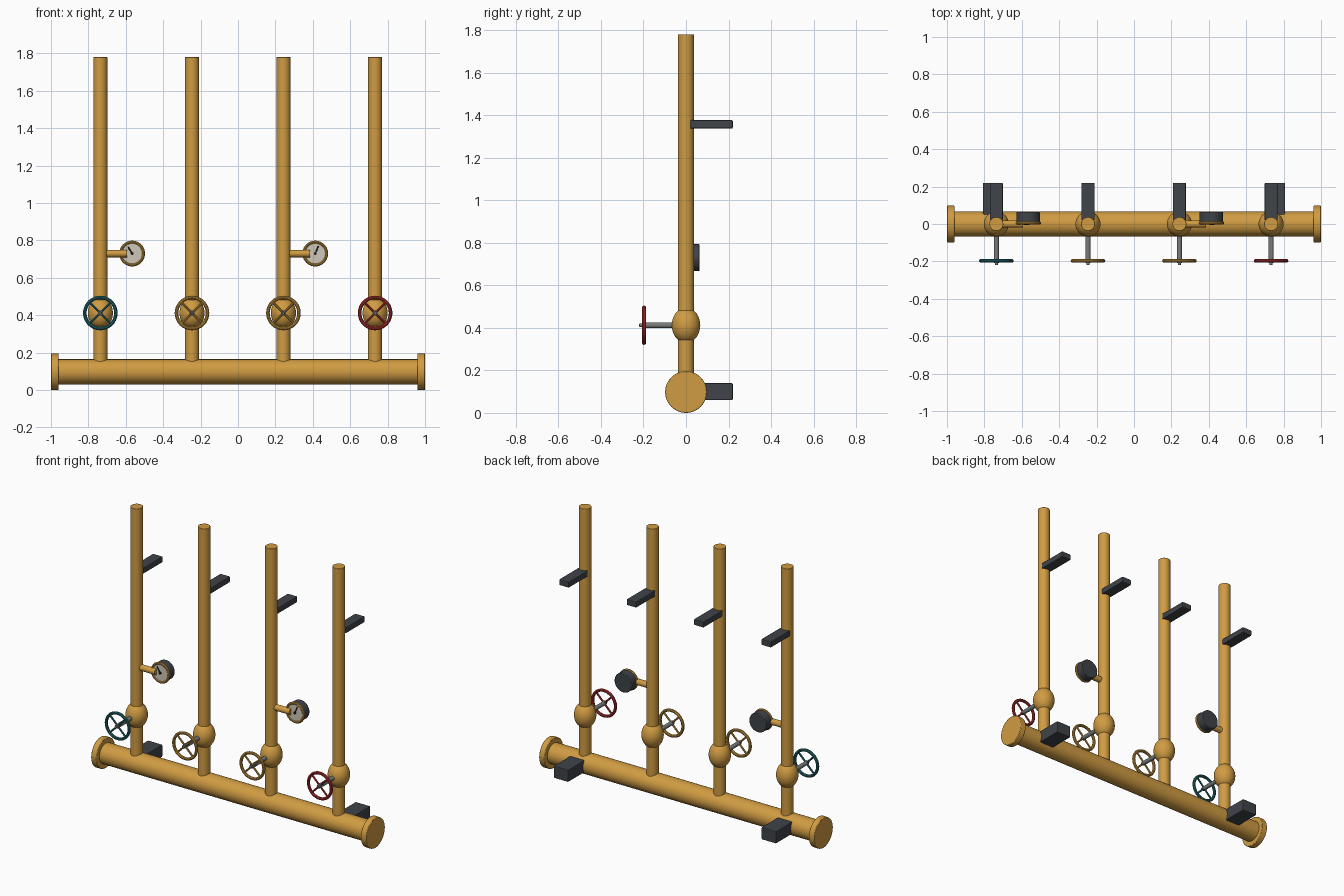
import bpy
import math
from mathutils import Vector

cube = bpy.data.objects.get("Cube")
if cube:
    bpy.data.objects.remove(cube, do_unlink=True)


def material(name, r, g, b):
    m = bpy.data.materials.new(name)
    m.use_nodes = True
    m.diffuse_color = (r, g, b, 1)
    m.node_tree.nodes["Principled BSDF"].inputs["Base Color"].default_value = (r, g, b, 1)
    return m


BRASS = material("brass", 0.63, 0.33, 0.055)
DARK = material("dark_grey", 0.05, 0.056, 0.066)
STEEL = material("steel", 0.19, 0.2, 0.2)
TEAL = material("teal", 0.02, 0.17, 0.19)
RED = material("red", 0.5, 0.035, 0.03)
FACE = material("dial_white", 0.62, 0.58, 0.48)
BLACK = material("needle_black", 0.012, 0.012, 0.014)


def finish(name, mat, bevel=0, smooth=True):
    ob = bpy.context.object
    ob.name = name
    ob.data.materials.append(mat)
    if smooth:
        bpy.ops.object.shade_smooth_by_angle(angle=math.radians(35))
    if bevel:
        mod = ob.modifiers.new("soft_edge", "BEVEL")
        mod.width = bevel
        mod.segments = 2
        mod.limit_method = "ANGLE"
    return ob


def rod(name, a, b, radius, mat, sides=32, bevel=0):
    """Cylinder running from point a to point b."""
    a, b = Vector(a), Vector(b)
    d = b - a
    bpy.ops.mesh.primitive_cylinder_add(
        vertices=sides, radius=radius, depth=d.length, location=(a + b) / 2,
        rotation=d.to_track_quat("Z", "Y").to_euler())
    return finish(name, mat, bevel)


def box(name, low, high, mat, bevel=0.005):
    low, high = Vector(low), Vector(high)
    bpy.ops.mesh.primitive_cube_add(size=1, location=(low + high) / 2)
    bpy.context.object.scale = high - low
    bpy.ops.object.transform_apply(location=False, rotation=False, scale=True)
    return finish(name, mat, bevel, smooth=False)


def ring(name, centre, major, minor, mat):
    """Torus facing the front."""
    bpy.ops.mesh.primitive_torus_add(
        location=centre, rotation=(math.pi / 2, 0, 0), major_radius=major,
        minor_radius=minor, major_segments=40, minor_segments=10)
    return finish(name, mat)


def valve(x, wheel):
    """Valve body, stem and spoked handwheel."""
    z, y = 0.412, -0.197
    bpy.ops.mesh.primitive_uv_sphere_add(segments=32, ring_count=20, radius=1,
                                         location=(x, 0, z))
    bpy.context.object.scale = (0.067, 0.067, 0.083)
    bpy.ops.object.transform_apply(location=False, rotation=False, scale=True)
    finish("valve_body", BRASS)
    rod("valve_stem", (x, 0, z), (x, -0.208, z), 0.0135, STEEL, 20)
    rod("stem_nut", (x, -0.2, z), (x, -0.22, z), 0.008, STEEL, 16, 0.002)
    ring("handwheel_rim", (x, y, z), 0.083, 0.0095, wheel)
    for angle in (45, 135):
        c = 0.083 * math.cos(math.radians(angle))
        s = 0.083 * math.sin(math.radians(angle))
        rod("handwheel_spoke", (x - c, y, z - s), (x + c, y, z + s), 0.006, wheel, 10)


def gauge(x, tilt):
    """Pressure gauge on a side branch, facing the front."""
    cx, z = x + 0.17, 0.73
    rod("gauge_branch", (x, 0, z), (x + 0.142, 0, z), 0.02, BRASS, 20)
    rod("gauge_case", (cx, 0.008, z), (cx, 0.064, z), 0.063, DARK, 32, 0.004)
    rod("gauge_dial", (cx, 0.002, z), (cx, 0.01, z), 0.058, FACE)
    ring("gauge_bezel", (cx, 0.005, z), 0.061, 0.008, BRASS)
    tip = (cx + 0.044 * math.sin(tilt), -0.001, z + 0.044 * math.cos(tilt))
    rod("gauge_needle", (cx, -0.001, z), tip, 0.0035, BLACK, 8)
    rod("needle_pivot", (cx, 0.002, z), (cx, -0.005, z), 0.008, BLACK, 16)


# Header pipe with end flanges and wall feet
HZ = 0.098
rod("header_pipe", (-0.98, 0, HZ), (0.98, 0, HZ), 0.067, BRASS, 48)
for side in (-1, 1):
    rod("end_flange", (side * 0.96, 0, HZ), (side, 0, HZ), 0.098, BRASS, 48, 0.004)
    cx = side * 0.755
    box("wall_foot", (cx - 0.053, 0.04, 0.06), (cx + 0.053, 0.22, 0.14), DARK)

# Risers with valves and wall brackets
for x, wheel in ((-0.736, TEAL), (-0.246, BRASS), (0.243, BRASS), (0.733, RED)):
    rod("riser_pipe", (x, 0, HZ), (x, 0, 1.78), 0.0375, BRASS, 32, 0.002)
    valve(x, wheel)
    box("wall_bracket", (x - 0.035, 0.02, 1.337), (x + 0.035, 0.22, 1.376), DARK)

gauge(-0.736, -0.55)
gauge(0.243, 0.4)
